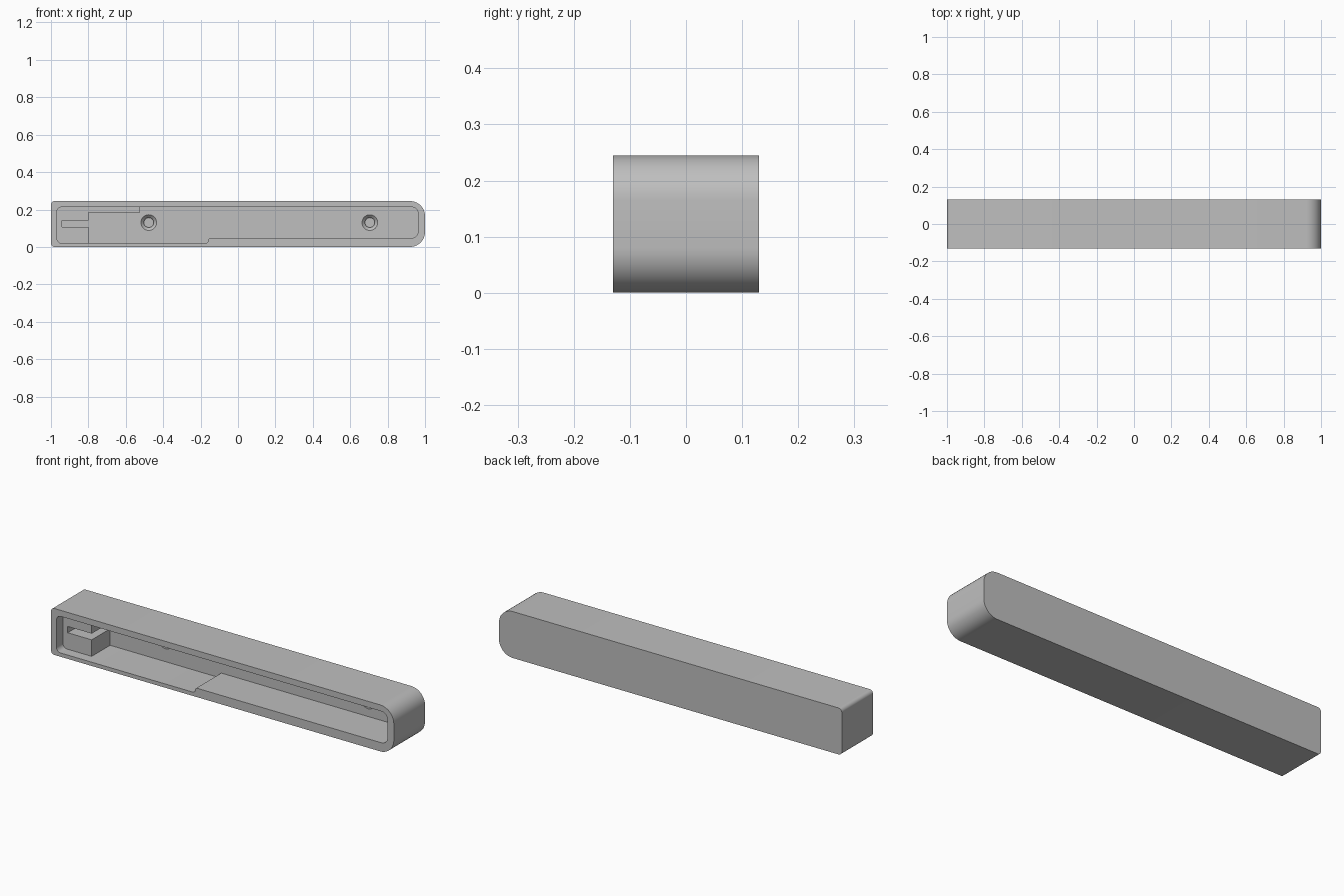
import bpy, bmesh, math
from mathutils import Vector, Matrix

cube = bpy.data.objects.get("Cube")
if cube:
    bpy.data.objects.remove(cube, do_unlink=True)

GREY = (0.52, 0.52, 0.52, 1.0)
grey = bpy.data.materials.new("plain_grey")
grey.use_nodes = True
grey.diffuse_color = GREY
grey.node_tree.nodes["Principled BSDF"].inputs["Base Color"].default_value = GREY

BACK = 0.13      # half depth of the housing
FLOOR = 0.077    # bottom of the recess
SHELF = -0.076   # front face of the bracket


def rounded(corners, steps=10):
    """Outline of (x, z, radius) right-angled corners with true arcs."""
    pts = []
    for i, (x, z, r) in enumerate(corners):
        p = Vector((x, z))
        if r == 0:
            pts.append(p)
            continue
        a = (Vector(corners[i - 1][:2]) - p).normalized()
        b = (Vector(corners[(i + 1) % len(corners)][:2]) - p).normalized()
        centre = p + r * (a + b)
        for k in range(steps + 1):
            t = math.pi / 2 * k / steps
            pts.append(centre - r * (b * math.cos(t) + a * math.sin(t)))
    return pts


def finish(name, bm):
    bmesh.ops.recalc_face_normals(bm, faces=bm.faces[:])
    mesh = bpy.data.meshes.new(name)
    bm.to_mesh(mesh)
    bm.free()
    mesh.materials.append(grey)
    obj = bpy.data.objects.new(name, mesh)
    bpy.context.collection.objects.link(obj)
    return obj


def prism(name, outline, y0, y1):
    bm = bmesh.new()
    face = bm.faces.new([bm.verts.new((p.x, y0, p.y)) for p in outline])
    new = bmesh.ops.extrude_face_region(bm, geom=[face])["geom"]
    moved = [v for v in new if isinstance(v, bmesh.types.BMVert)]
    bmesh.ops.translate(bm, verts=moved, vec=(0, y1 - y0, 0))
    return finish(name, bm)


def lathe(name, profile, x, z):
    """Turn a (radius, y) profile around an axis parallel to y."""
    bm = bmesh.new()
    verts = [bm.verts.new((r, y, 0)) for r, y in profile]
    edges = [bm.edges.new(pair) for pair in zip(verts, verts[1:])]
    bmesh.ops.spin(bm, geom=verts + edges, cent=(0, 0, 0), axis=(0, 1, 0),
                   angle=2 * math.pi, steps=32)
    bmesh.ops.remove_doubles(bm, verts=bm.verts[:], dist=1e-5)
    bm.transform(Matrix.Translation((x, 0, z)))
    return finish(name, bm)


def cut(target, cutter):
    cutter.hide_render = True
    mod = target.modifiers.new("cut", "BOOLEAN")
    mod.operation = "DIFFERENCE"
    mod.solver = "EXACT"
    mod.object = cutter
    bpy.context.view_layer.objects.active = target
    bpy.ops.object.modifier_apply(modifier=mod.name)
    bpy.data.objects.remove(cutter, do_unlink=True)


# Long housing with one generously rounded end
housing = prism("housing", rounded([
    (-1, 0, 0.02), (1, 0, 0.08), (1, 0.245, 0.08), (-1, 0.245, 0.02)]),
    -BACK, BACK)

# Front recess with a stepped lower wall
cut(housing, prism("recess_cutter", rounded([
    (-0.968, 0.02, 0.025), (-0.16, 0.02, 0.013), (-0.16, 0.047, 0.013),
    (0.963, 0.047, 0.035), (0.963, 0.213, 0.035), (-0.968, 0.213, 0.025)]),
    -0.2, FLOOR))

# Blind countersunk screw holes in the recess floor
for x in (-0.477, 0.705):
    cut(housing, lathe("screw_hole_cutter", [
        (0, 0.06), (0.042, 0.06), (0.042, FLOOR + 0.004), (0.026, 0.097),
        (0.026, 0.115), (0, 0.115)], x, 0.13))

# Slotted bracket at the square end, with a rib along the upper wall
bracket = prism("slotted_bracket", rounded([
    (-0.98, 0.01, 0), (-0.8, 0.01, 0), (-0.8, 0.107, 0), (-0.94, 0.107, 0),
    (-0.94, 0.14, 0), (-0.8, 0.14, 0), (-0.8, 0.184, 0), (-0.525, 0.184, 0),
    (-0.525, 0.225, 0), (-0.98, 0.225, 0)]), SHELF, FLOOR + 0.01)

# Smooth the round corners and keep the rims crisp
bpy.ops.object.select_all(action="DESELECT")
for obj in (housing, bracket):
    obj.select_set(True)
bpy.context.view_layer.objects.active = housing
bpy.ops.object.shade_smooth_by_angle(angle=math.radians(30))
